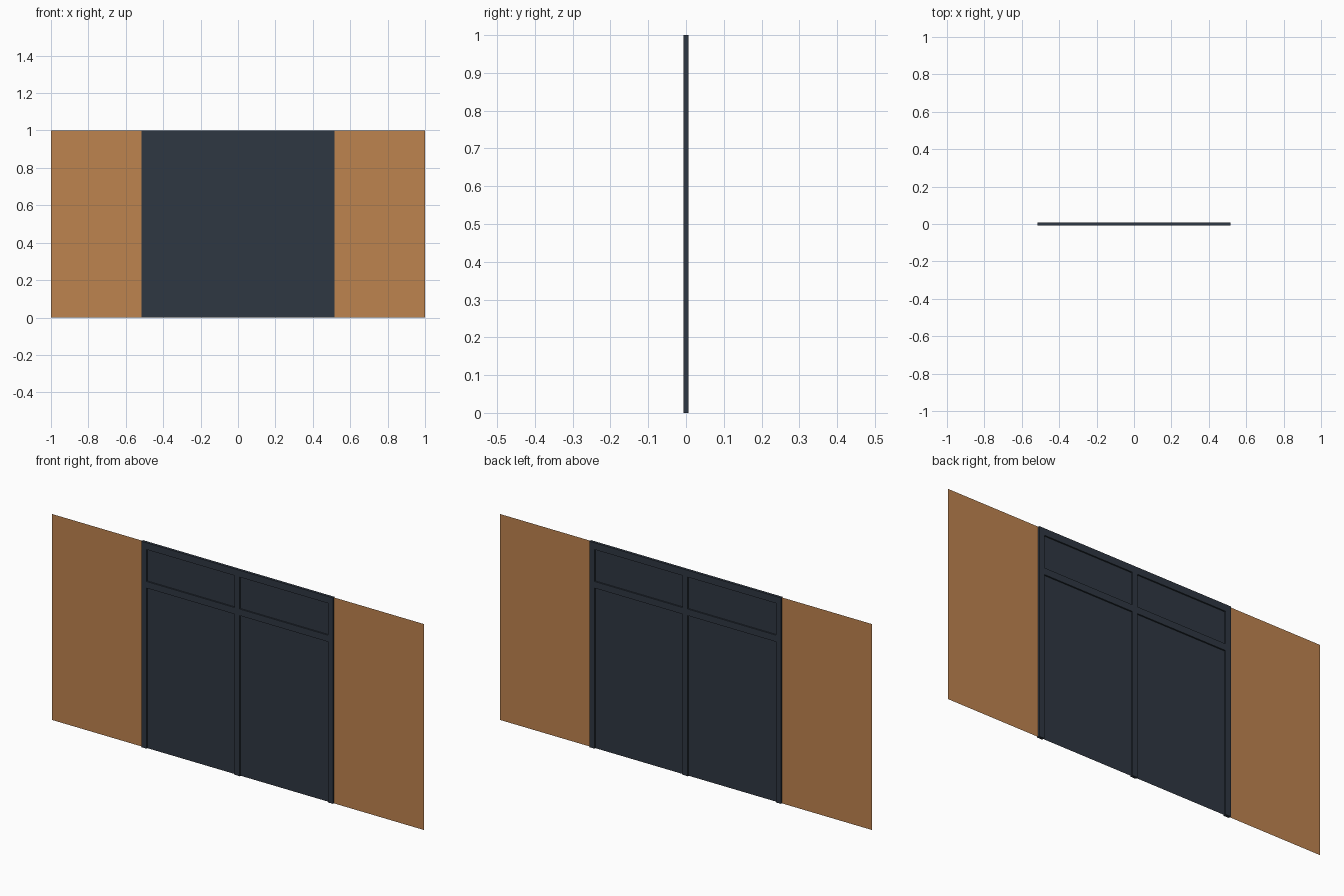
import bpy

if "Cube" in bpy.data.objects:
    bpy.data.objects.remove(bpy.data.objects["Cube"])


def srgb(r, g, b):
    def f(c):
        c /= 255
        return c / 12.92 if c <= 0.04045 else ((c + 0.055) / 1.055) ** 2.4
    return (f(r), f(g), f(b), 1)


def material(name, col):
    m = bpy.data.materials.new(name)
    m.diffuse_color = srgb(*col)
    m.use_nodes = True
    m.node_tree.nodes["Principled BSDF"].inputs["Base Color"].default_value = m.diffuse_color
    return m


wall_mat = material("warm_tan_wall", (190, 131, 79))
frame_mat = material("dark_slate_frame", (47, 55, 66))


def build(name, verts, faces, mat):
    me = bpy.data.meshes.new(name)
    me.from_pydata(verts, [], faces)
    me.materials.append(mat)
    ob = bpy.data.objects.new(name, me)
    bpy.context.collection.objects.link(ob)
    return ob


def sheet(name, x0, x1, z0, z1, mat):
    # single thin sheet in the y = 0 plane
    return build(name, [(x0, 0, z0), (x1, 0, z0), (x1, 0, z1), (x0, 0, z1)],
                 [(0, 1, 2, 3)], mat)


def bar(name, x0, x1, z0, z1, d=0.0068):
    v = [(x, y, z) for x in (x0, x1) for y in (-d, d) for z in (z0, z1)]
    f = [(0, 1, 3, 2), (4, 6, 7, 5), (0, 4, 5, 1),
         (2, 3, 7, 6), (0, 2, 6, 4), (1, 5, 7, 3)]
    return build(name, v, f, frame_mat)


W, J, M = 0.515, 0.487, 0.014      # frame edge, jamb inner edge, half mullion
TOP, T1, T0 = 0.967, 0.812, 0.78   # head rail underside, transom top and bottom

for side, s in (("left", -1), ("right", 1)):
    def span(a, b):
        return sorted((s * a, s * b))
    # wall beside the opening
    sheet(side + "_wall", *span(W, 1), 0, 1, wall_mat)
    # jamb and transom rail
    bar(side + "_jamb", *span(J, W), 0, 1)
    bar(side + "_transom", *span(M, J), T0, T1)
    bar(side + "_head_rail", *span(M, J), TOP, 1)
    # recessed door leaf and upper panel
    sheet(side + "_door_leaf", *span(M, J), 0, T0, frame_mat)
    sheet(side + "_upper_panel", *span(M, J), T1, TOP, frame_mat)

# centre post
bar("centre_mullion", -M, M, 0, 1)
